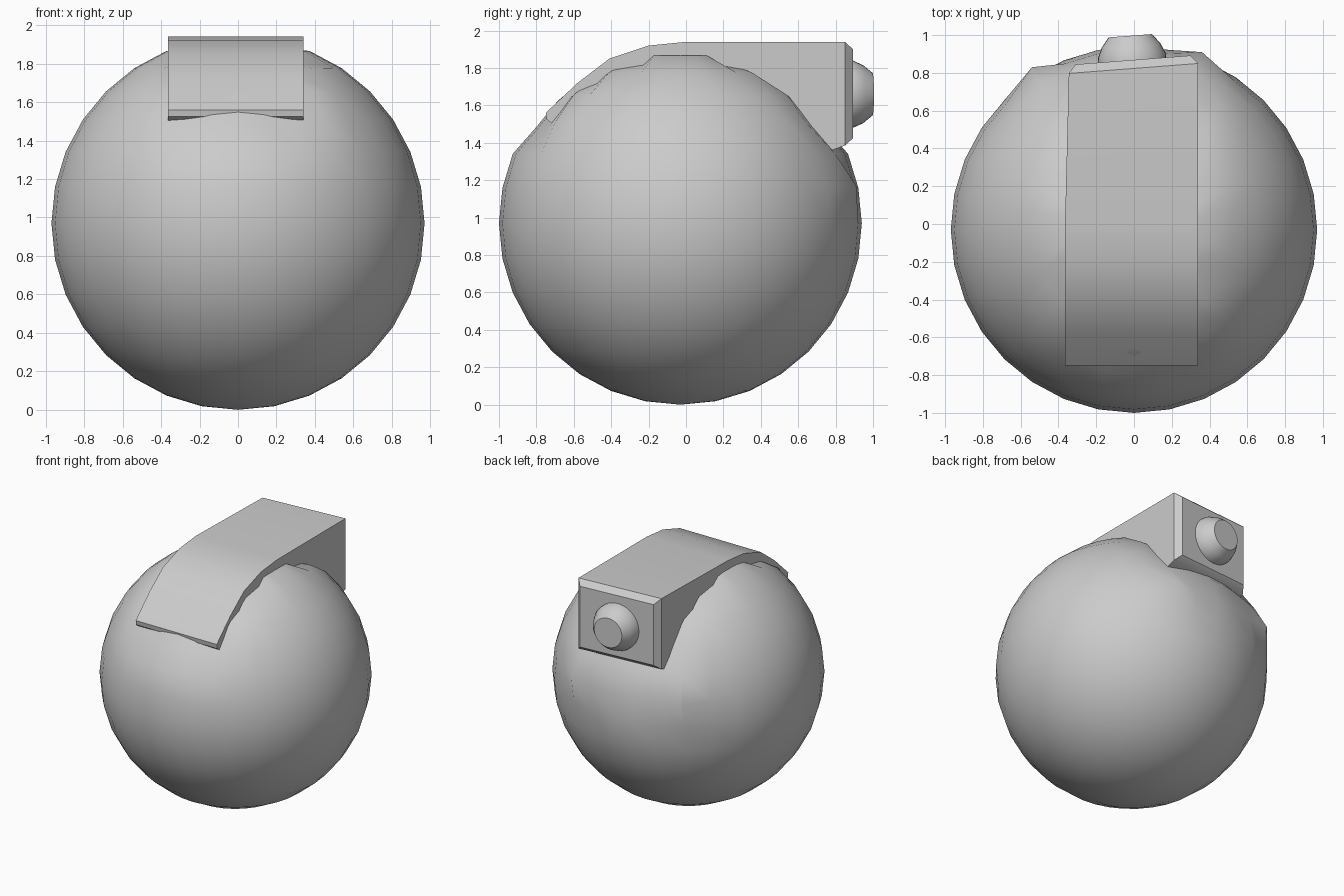
import bpy
import bmesh
import math
from mathutils import Vector, Matrix

if "Cube" in bpy.data.objects:
    bpy.data.objects.remove(bpy.data.objects["Cube"], do_unlink=True)

grey = bpy.data.materials.new("plain grey")
grey.use_nodes = True
colour = (0.6, 0.6, 0.6, 1)
grey.diffuse_color = colour
grey.node_tree.nodes["Principled BSDF"].inputs["Base Color"].default_value = colour


def finish(name, bm, angle):
    bmesh.ops.recalc_face_normals(bm, faces=bm.faces[:])
    mesh = bpy.data.meshes.new(name)
    bm.to_mesh(mesh)
    bm.free()
    mesh.materials.append(grey)
    obj = bpy.data.objects.new(name, mesh)
    bpy.context.collection.objects.link(obj)
    bpy.ops.object.select_all(action="DESELECT")
    obj.select_set(True)
    bpy.context.view_layer.objects.active = obj
    bpy.ops.object.shade_smooth_by_angle(angle=math.radians(angle))
    return obj


# Round body, sunk slightly beneath the band
RADIUS = 0.97
centre = Vector((0, -0.03, 0.97))
bm = bmesh.new()
bmesh.ops.create_uvsphere(bm, u_segments=32, v_segments=16, radius=RADIUS)
for v in bm.verts:
    v.co += centre
    if abs(v.co.x) < 0.32 and v.co.z > 1.45:
        v.co = centre + (v.co - centre) * 0.955

# Raised corners on the body below the lens housing
for corner, pulled in (((0.36, 0.85, 1.16), (0.36, 0.91, 1.17)),
                       ((-0.53, 0.76, 1.16), (-0.54, 0.83, 1.17)),
                       ((-0.50, 0.72, 1.34), (-0.49, 0.75, 1.34))):
    vert = min(bm.verts, key=lambda v: (v.co - Vector(corner)).length)
    vert.co = Vector(pulled)
finish("body", bm, 30)

# Curved band running into a square housing, with a slightly turned back
LEFT, RIGHT, SLANT = 0.34, -0.365, 0.075


def back_y(x, y):
    return y + SLANT * (x - LEFT)


profile = [(-0.75, 1.56), (-0.58, 1.72), (-0.41, 1.85), (-0.2, 1.92),
           (0, 1.94), (0.85, 1.94), (0.85, 1.385), (0.6, 1.3), (-0.6, 1.42), (-0.745, 1.525)]
bm = bmesh.new()
sides = []
for x in (RIGHT, LEFT):
    sides.append([bm.verts.new((x if y < 0.5 else max(x, -0.345), back_y(x, y) if y > 0.5 else y, z))
                  for y, z in profile])
    bm.faces.new(sides[-1])
a, b = sides
for i in range(len(profile)):
    j = (i + 1) % len(profile)
    face = bm.faces.new((a[i], a[j], b[j], b[i]))
    if i == 5:
        back = face

# Chamfered back plate of the housing
bmesh.ops.recalc_face_normals(bm, faces=bm.faces[:])
bmesh.ops.inset_region(bm, faces=[back], thickness=0.055, depth=0.045)
finish("band_and_housing", bm, 25)

# Lens: domed frustum with a flat tip
bm = bmesh.new()
rings = []
for radius, height in ((0.18, -0.03), (0.18, 0.02), (0.155, 0.075), (0.115, 0.125)):
    rings.append([bm.verts.new((radius * math.cos(t), radius * math.sin(t), height))
                  for t in (math.tau * k / 32 for k in range(32))])
for low, high in zip(rings, rings[1:]):
    for k in range(32):
        n = (k + 1) % 32
        bm.faces.new((low[k], low[n], high[n], high[k]))
bm.faces.new(rings[0])
bm.faces.new(rings[-1])
lens = finish("lens", bm, 30)
direction = Vector((-SLANT, 1, 0))
lens.matrix_world = Matrix.Translation((-0.01, 0.872, 1.66)) @ direction.to_track_quat("Z", "Y").to_matrix().to_4x4()
